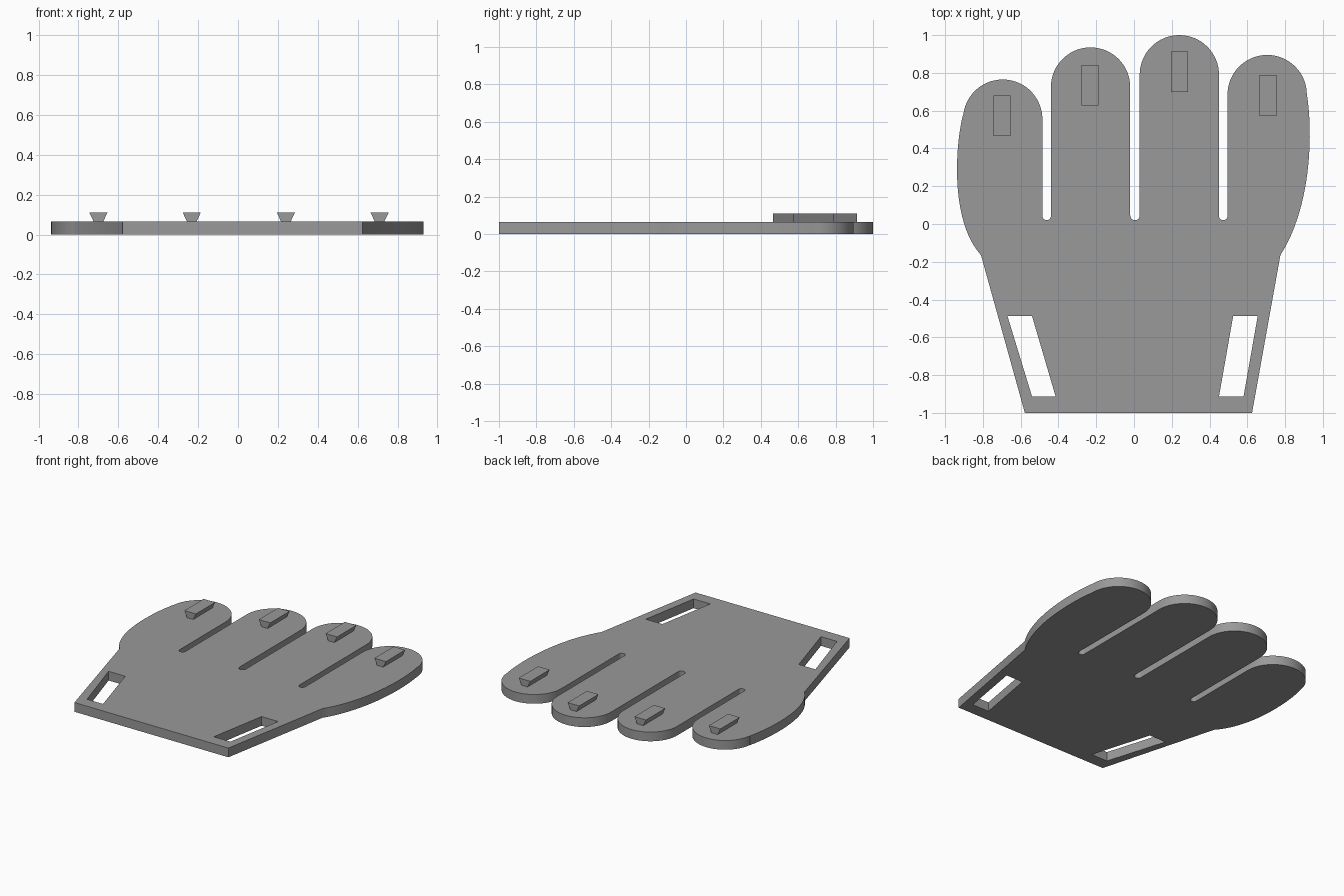
import bpy, bmesh, math
from mathutils import Vector
from mathutils.geometry import interpolate_bezier

if "Cube" in bpy.data.objects:
    bpy.data.objects.remove(bpy.data.objects["Cube"])

THICK = 0.065
PEG_TOP = 0.11

grey = bpy.data.materials.new("mid grey")
grey.diffuse_color = (0.32, 0.32, 0.32, 1)
grey.use_nodes = True
grey.node_tree.nodes["Principled BSDF"].inputs["Base Color"].default_value = grey.diffuse_color


def arc(cx, cy, r, a0, a1, n):
    """Points on an arc, angles in degrees."""
    return [(cx + r * math.cos(math.radians(a0 + (a1 - a0) * i / n)),
             cy + r * math.sin(math.radians(a0 + (a1 - a0) * i / n))) for i in range(n + 1)]


def bezier(p0, c0, c1, p1, n=24):
    pts = interpolate_bezier(*[Vector((*p, 0)) for p in (p0, c0, c1, p1)], n)
    return [(p.x, p.y) for p in pts]


# Fingertips: centre x, centre y, radius
R = 0.21
fingers = [(-0.695, 0.555), (-0.23, 0.725), (0.24, 0.79), (0.705, 0.685)]

# Hand outline, clockwise from the lower left corner
outline = [(-0.578, -1.0)]
outline += bezier((-0.81, -0.165), (-0.97, 0.01), (-0.95, 0.40), (-0.905, 0.58))
for i, (cx, cy) in enumerate(fingers):
    outline += arc(cx, cy, R, 173 if i == 0 else 180, 0, 32)
    if i < 3:
        # narrow gap with a rounded end
        left, right = cx + R, fingers[i + 1][0] - R
        r = (right - left) / 2
        outline += arc((left + right) / 2, 0.02 + r, r, 180, 360, 10)
outline += bezier((0.916, 0.68), (0.945, 0.50), (0.945, 0.10), (0.775, -0.165))
outline += [(0.625, -1.0)]

# Slanted strap slots
slots = [[(-0.67, -0.487), (-0.54, -0.487), (-0.415, -0.913), (-0.54, -0.913)],
         [(0.525, -0.487), (0.655, -0.487), (0.58, -0.913), (0.45, -0.913)]]

# Hand plate: filled flat curve with holes, extruded
curve = bpy.data.curves.new("hand_profile", 'CURVE')
curve.dimensions = '2D'
curve.fill_mode = 'BOTH'
curve.extrude = THICK / 2
for loop in [outline] + slots:
    clean = [p for i, p in enumerate(loop) if math.dist(p, loop[i - 1]) > 1e-4]
    spline = curve.splines.new('POLY')
    spline.points.add(len(clean) - 1)
    for point, (x, y) in zip(spline.points, clean):
        point.co = (x, y, 0, 1)
    spline.use_cyclic_u = True
helper = bpy.data.objects.new("hand_profile", curve)
bpy.context.collection.objects.link(helper)
bpy.context.view_layer.update()
mesh = bpy.data.meshes.new_from_object(helper.evaluated_get(bpy.context.evaluated_depsgraph_get()))
bpy.data.objects.remove(helper)

bm = bmesh.new()
bm.from_mesh(mesh)
bmesh.ops.remove_doubles(bm, verts=bm.verts, dist=1e-5)
bmesh.ops.translate(bm, verts=bm.verts, vec=(0, 0, THICK / 2))
bmesh.ops.recalc_face_normals(bm, faces=bm.faces)
bm.to_mesh(mesh)
bm.free()
mesh.materials.clear()
mesh.materials.append(grey)
plate = bpy.data.objects.new("hand_plate", mesh)
bpy.context.collection.objects.link(plate)
bpy.context.view_layer.objects.active = plate
plate.select_set(True)
bpy.ops.object.shade_smooth_by_angle(angle=math.radians(30))


# Flared pegs, wider at the top
def peg(name, cx, cy, length=0.215, top=0.09, base=0.046):
    bm = bmesh.new()
    z0 = THICK - 0.002
    section = [(-base / 2, z0), (base / 2, z0), (top / 2, PEG_TOP), (-top / 2, PEG_TOP)]
    face = bm.faces.new([bm.verts.new((cx + x, cy - length / 2, z)) for x, z in section])
    ext = bmesh.ops.extrude_face_region(bm, geom=[face])
    verts = [v for v in ext["geom"] if isinstance(v, bmesh.types.BMVert)]
    bmesh.ops.translate(bm, verts=verts, vec=(0, length, 0))
    bmesh.ops.recalc_face_normals(bm, faces=bm.faces)
    me = bpy.data.meshes.new(name)
    bm.to_mesh(me)
    bm.free()
    me.materials.append(grey)
    bpy.context.collection.objects.link(bpy.data.objects.new(name, me))


for i, (x, y) in enumerate([(-0.70, 0.573), (-0.232, 0.735), (0.24, 0.806), (0.71, 0.68)]):
    peg(f"finger_peg_{i + 1}", x, y)
